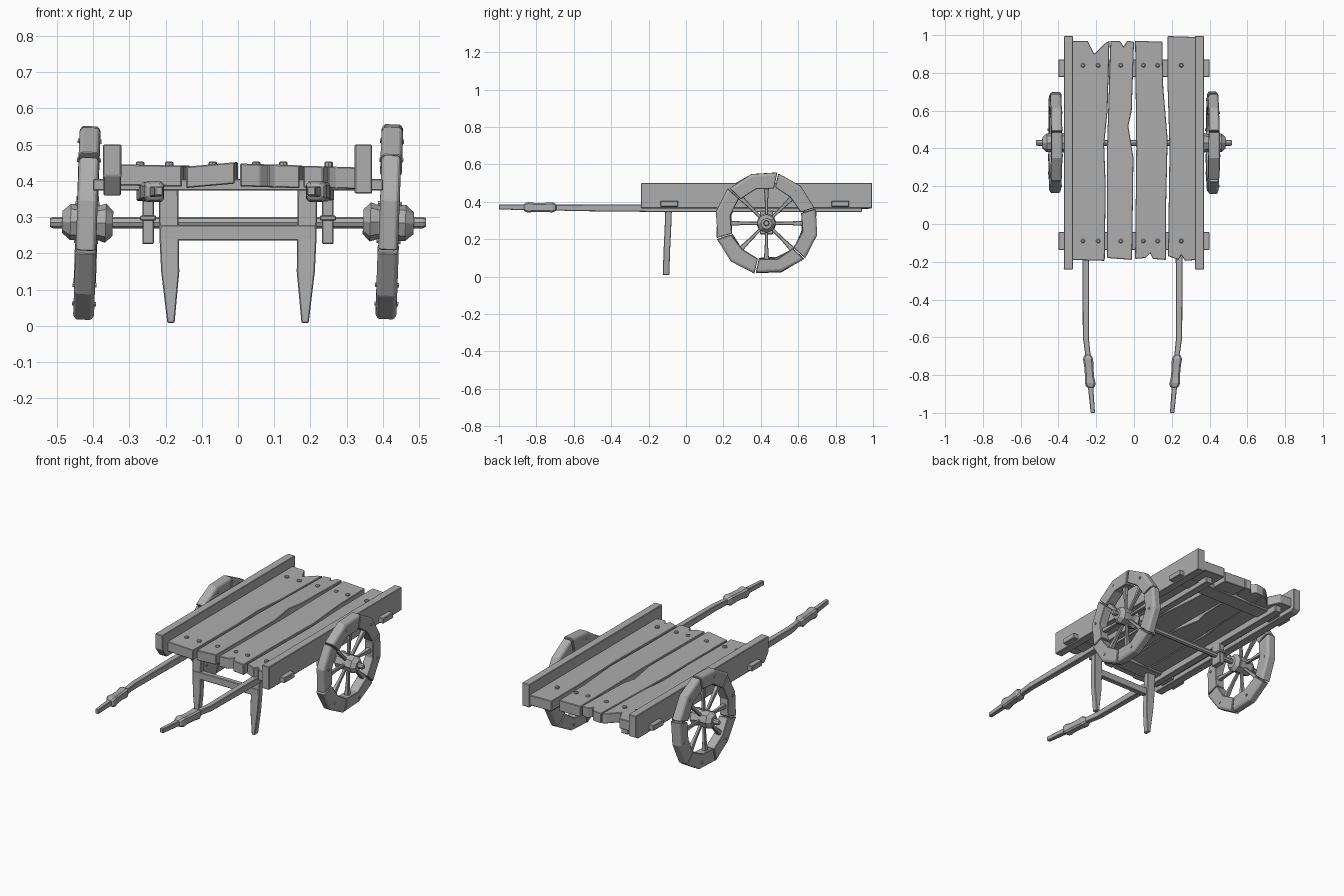
import bpy, bmesh, math, random
from math import cos, sin, pi
from mathutils import Matrix, Vector

random.seed(4)
if "Cube" in bpy.data.objects:
    bpy.data.objects.remove(bpy.data.objects["Cube"])

GREY = (0.42, 0.42, 0.42, 1)
wood = bpy.data.materials.new("weathered_grey")
wood.use_nodes = True
wood.diffuse_color = GREY
wood.node_tree.nodes["Principled BSDF"].inputs["Base Color"].default_value = GREY


def loft(name, rings, bevel=0.0):
    """Solid through a list of equal-length point rings, capped at both ends."""
    bm = bmesh.new()
    loops = [[bm.verts.new(p) for p in ring] for ring in rings]
    n = len(loops[0])
    for a, b in zip(loops, loops[1:]):
        for i in range(n):
            j = (i + 1) % n
            bm.faces.new((a[i], a[j], b[j], b[i]))
    bm.faces.new(loops[0])
    bm.faces.new(loops[-1])
    bmesh.ops.recalc_face_normals(bm, faces=bm.faces)
    mesh = bpy.data.meshes.new(name)
    bm.to_mesh(mesh)
    bm.free()
    mesh.materials.append(wood)
    ob = bpy.data.objects.new(name, mesh)
    bpy.context.collection.objects.link(ob)
    if bevel:
        mod = ob.modifiers.new("worn_edges", "BEVEL")
        mod.width = bevel
        mod.segments = 1
        mod.limit_method = "ANGLE"
    return ob


def rect_y(y, x, z, w, h):
    return [(x + a * w / 2, y, z + b * h / 2) for a, b in ((-1, -1), (1, -1), (1, 1), (-1, 1))]


def rect_z(z, x, y, w, d):
    return [(x + a * w / 2, y + b * d / 2, z) for a, b in ((-1, -1), (1, -1), (1, 1), (-1, 1))]


def box(name, x, y, z, bevel=0.003):
    cx, cz = sum(x) / 2, sum(z) / 2
    return loft(name, [rect_y(v, cx, cz, x[1] - x[0], z[1] - z[0]) for v in y], bevel)


def lathe_x(name, profile, sides):
    """Turned part around the x axis from (x, radius) pairs."""
    return loft(name, [[(x, r * cos(2 * pi * i / sides), r * sin(2 * pi * i / sides))
                        for i in range(sides)] for x, r in profile])


def plank(name, outline, low, high, tilt=0.0):
    """Deck board cut to a ragged outline, optionally tilted across its width."""
    mid = sum(p[0] for p in outline) / len(outline)
    return loft(name, [[(x, y, z + tilt * (x - mid)) for x, y in outline] for z in (low, high)], 0.003)


# Deck boards with split and notched ends
plank("deck_board_1", [(-.33, -.19), (-.155, -.195), (-.15, .2), (-.158, .42), (-.14, .6), (-.13, .97),
                       (-.155, .955), (-.21, .90), (-.245, .97), (-.33, .97)], .385, .443, -.02)
plank("deck_board_2", [(-.143, -.18), (-.01, -.19), (-.003, .35), (-.03, .52), (-.012, .6), (0, .965),
                       (-.035, .97), (-.055, .94), (-.075, .97), (-.125, .97), (-.143, .4)], .388, .447, .09)
plank("deck_board_3", [(.006, -.185), (.06, -.18), (.085, -.155), (.1, -.185), (.17, -.19), (.17, .1),
                       (.178, .45), (.155, .72), (.15, .965), (.006, .97), (.012, .4)], .382, .445, -.03)
plank("deck_board_4", [(.18, -.17), (.235, -.19), (.25, -.165), (.27, -.195), (.33, -.19), (.33, .99),
                       (.178, .995), (.178, .72), (.188, .4)], .38, .44, -.03)

# Nails over the two cross beams
for y in (-.09, .84):
    for x in (-.27, -.19, -.07, .05, .125, .25):
        loft("nail", [[(x + r * cos(i * pi / 4), y + r * sin(i * pi / 4), z) for i in range(8)]
                      for z, r in ((.43, .012), (.45, .012), (.454, .007))])

# Side boards, the right one with a chipped front corner
box("side_board_left", (.322, .37), (-.24, .995), (.365, .5))
loft("side_board_right", [rect_y(-.24, -.347, .457, .05, .086), rect_y(-.2, -.347, .43, .048, .14),
                          rect_y(.97, -.347, .43, .048, .14), rect_y(.995, -.347, .436, .046, .125)], .003)

# Cross beams poking out through the sides
for label, y in (("front", -.09), ("rear", .825)):
    box("cross_beam_" + label, (-.4, .4), (y - .047, y + .047), (.373, .405))

for side, label in ((1, "left"), (-1, "right")):
    # Long rail running forward into a pull shaft
    def sx(x):
        return side * x - .008

    loft("shaft_" + label, [rect_y(y, sx(x), z, w, h) for y, x, z, w, h in (
        (.94, .25, .366, .045, .042), (-.2, .247, .366, .036, .04), (-.6, .247, .367, .032, .034),
        (-.7, .235, .369, .028, .03), (-.86, .222, .37, .028, .03), (-1, .21, .372, .023, .026))], .003)
    # Wrapped handle grip
    loft("grip_" + label, [rect_y(y, sx(x), .37, w, w) for y, x, w in (
        (-.69, .237, .034), (-.715, .235, .054), (-.76, .231, .048),
        (-.81, .227, .048), (-.85, .223, .058), (-.87, .221, .034))], .008)
    # Tapered prop leg
    loft("leg_" + label, [rect_z(z, side * x, y, w, .035) for z, x, y, w in (
        (.008, .185, -.107, .02), (.15, .187, -.102, .05), (.25, .19, -.097, .054),
        (.385, .192, -.092, .054))], .003)
    # Axle block clamped under the rail
    box("axle_block_" + label, sorted((side * .232, side * .264)), (.395, .465), (.226, .35))
    box("axle_clamp_" + label, sorted((side * .226, side * .27)), (.385, .475), (.29, .305))

# Stretcher between the legs
box("leg_stretcher", (-.215, .215), (-.115, -.085), (.235, .278))


def place(ob, x, lean):
    ob.matrix_world = (Matrix.Translation((x, .43, .285)) @ Matrix.Rotation(lean, 4, "Y"))


# Axle
place(lathe_x("axle", [(-.518, .012), (-.51, .016), (.51, .016), (.518, .012)], 8), 0, 0)

SEGMENTS, SPOKES = 6, 8
for side, label in ((1, "left"), (-1, "right")):
    centre, lean = side * .417, .035
    # Hub
    place(lathe_x("hub_" + label, [(side * x, r) for x, r in (
        (-.072, .034), (-.052, .054), (-.03, .047), (.03, .05), (.045, .05), (.068, .03))], 8), centre, lean)
    # Rim of separate angular segments
    for s in range(SEGMENTS):
        rings = []
        wide = .028 + random.uniform(-.002, .003)
        for k in range(3):
            a = 2 * pi * (s + k / 2 + (.012, 0, -.012)[k]) / SEGMENTS + .3
            outer = .275 + random.uniform(-.006, .005)
            inner = .194 + random.uniform(-.006, .006)
            rings.append([(x, r * cos(a), r * sin(a)) for x, r in (
                (-wide, inner), (wide, inner), (wide, outer - .012), (wide - .008, outer),
                (.008 - wide, outer), (-wide, outer - .012))])
        place(loft("rim_segment_" + label, rings, .003), centre, lean)
        # Peg heads on the rim faces
        a = 2 * pi * (s + .5) / SEGMENTS + .3
        c = Vector((0, .235 * cos(a), .235 * sin(a)))
        place(loft("rim_peg_" + label, [[(x, c.y + .007 * cos(i * pi / 3), c.z + .007 * sin(i * pi / 3))
                                         for i in range(6)] for x in (-.033, .033)]), centre, lean)
    # Spokes widening toward the rim
    for s in range(SPOKES):
        a = 2 * pi * s / SPOKES
        out, across = Vector((0, cos(a), sin(a))), Vector((0, -sin(a), cos(a)))
        rings = [[out * r + across * (u * w) + Vector((v * w, 0, 0))
                  for u, v in ((-1, -1), (1, -1), (1, 1), (-1, 1))]
                 for r, w in ((.03, .008), (.12, .009), (.2, .014))]
        place(loft("spoke_" + label, rings, .003), centre, lean)
